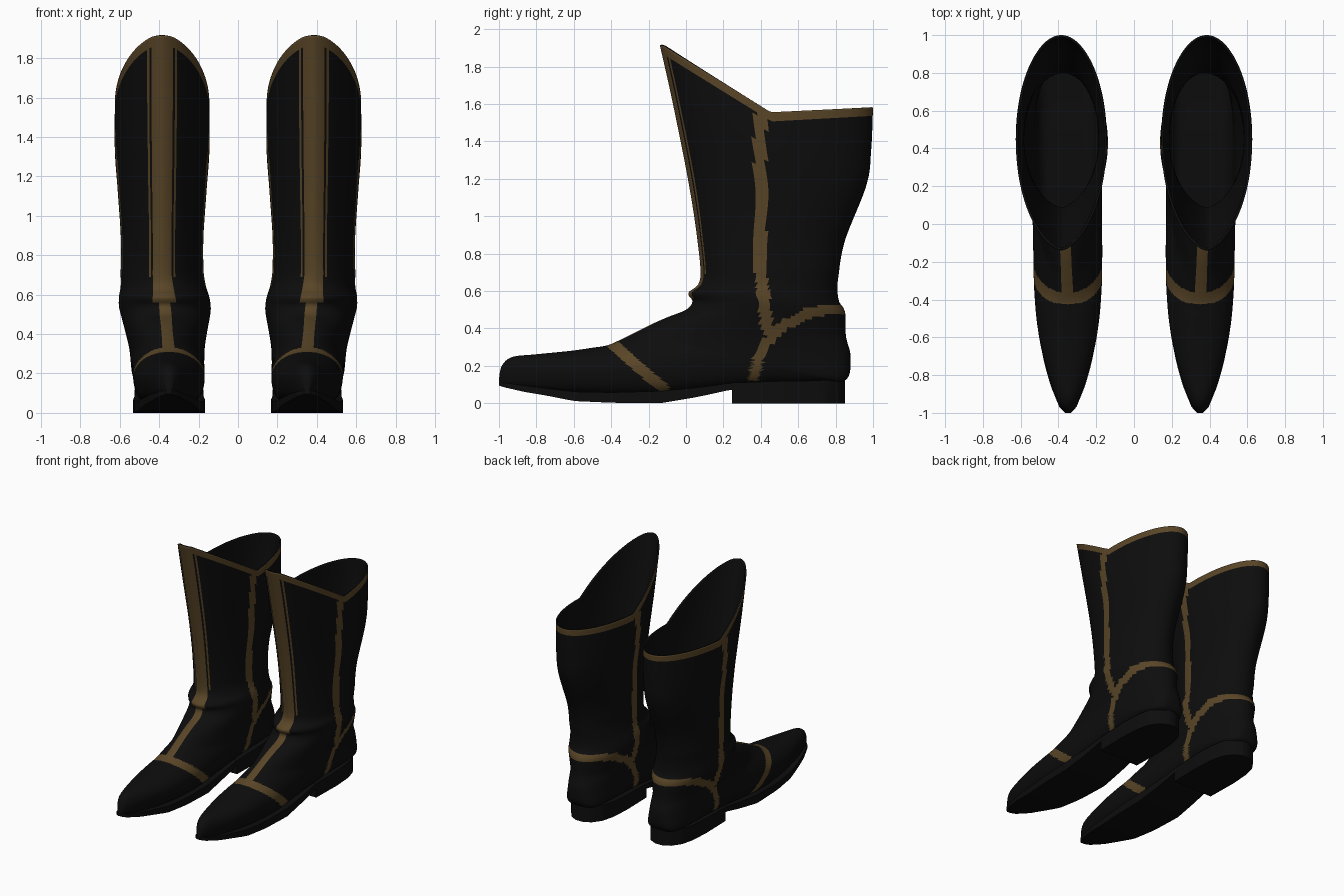
import bpy, bmesh, math

if "Cube" in bpy.data.objects:
    bpy.data.objects.remove(bpy.data.objects["Cube"])

SIDES = 128


def material(name, color):
    m = bpy.data.materials.new(name)
    m.diffuse_color = (*color, 1)
    m.use_nodes = True
    m.node_tree.nodes["Principled BSDF"].inputs["Base Color"].default_value = m.diffuse_color
    return m


black = material("black_leather", (0.004, 0.004, 0.004))
gold = material("dark_gold_trim", (0.10, 0.06, 0.02))


def clamp(v):
    return max(0.0, min(1.0, v))


def interp(table, y):
    """Piecewise linear lookup in rows (y, values...)."""
    for a, b in zip(table, table[1:]):
        if y <= b[0]:
            f = clamp((y - a[0]) / (b[0] - a[0]))
            return [p + (q - p) * f for p, q in zip(a[1:], b[1:])]
    return list(table[-1][1:])


def spline(p0, p1, p2, p3, f):
    return 0.5 * (2 * p1 + (p2 - p0) * f + (2 * p0 - 5 * p1 + 4 * p2 - p3) * f * f
                  + (3 * p1 - p0 - 3 * p2 + p3) * f ** 3)


def near(path, y, z, r):
    """True where (y, z) lies within r of the path."""
    for (ay, az), (by, bz) in zip(path, path[1:]):
        dy, dz = by - ay, bz - az
        f = clamp(((y - ay) * dy + (z - az) * dz) / (dy * dy + dz * dz))
        if math.hypot(y - ay - f * dy, z - az - f * dz) < r:
            return True
    return False


def add_mirror(ob):
    m = ob.modifiers.new("pair", 'MIRROR')
    m.use_axis[0] = True
    m.use_mirror_merge = False


def new_object(name, bm, mats):
    me = bpy.data.meshes.new(name)
    bm.to_mesh(me)
    bm.free()
    for m in mats:
        me.materials.append(m)
    ob = bpy.data.objects.new(name, me)
    bpy.context.collection.objects.link(ob)
    return ob


# Sections fanning from the cuff to the toe: front y, z, back y, z, half width
KEYS = [
    (-.14, 1.915, 1.0, 1.59, .24), (-.075, 1.625, .99, 1.36, .24),
    (.01, 1.2, .965, 1.17, .225), (.06, .88, .85, .87, .209),
    (.075, .66, .815, .68, .213), (.012, .59, .81, .6, .228),
    (.035, .545, .82, .54, .233), (0, .5, .85, .49, .226),
    (-.1, .46, .855, .36, .207), (-.19, .42, .88, .25, .192),
    (-.26, .385, .86, .13, .186), (-.3, .365, .74, .11, .185),
    (-.35, .34, .4, .1, .183), (-.42, .31, .1, .075, .182),
    (-.5, .297, -.2, .045, .178), (-.62, .28, -.5, .05, .158),
    (-.8, .262, -.75, .07, .11), (-.93, .247, -.92, .09, .06),
    (-.985, .2, -.98, .1, .028), (-1.0, .13, -1.0, .1, .012),
]

# Trim paths on the sides, as (y, z)
SIDE_STRIP = [(.395, 1.53), (.4, .7), (.435, .4)]
HEEL_STRIP = [(.36, .13), (.39, .25), (.45, .35), (.53, .42), (.65, .48), (.78, .505), (.9, .495)]
TOE_STRIP = [(-.395, .32), (-.25, .19), (-.12, .08)]


def section(k):
    fy, fz, by, bz, w = k
    s = clamp((fz - .3) / .4)
    cx = .35 + .035 * s
    p_front = .9 + .3 * s
    p_back = .4 + .6 * clamp((bz - .1) / .25)
    dip = .19 * clamp((fz - .9) / .85)
    pts = []
    for i in range(SIDES):
        t = 2 * math.pi * i / SIDES
        a = (1 - math.cos(t)) / 2
        sn = math.sin(t)
        x = math.copysign(abs(sn) ** (p_front if a < .5 else p_back), sn) * w
        z = fz + (bz - fz) * a - dip * max(0, 1 - abs(a - .52) / .5)
        pts.append((cx + x, fy + (by - fy) * a, z))
    return pts


# Boot upper: lofted shaft and foot with trim chosen per face
bm = bmesh.new()
rings, params = [], []
last = len(KEYS) - 1
for i in range(last):
    a, b = KEYS[i], KEYS[i + 1]
    p, n = KEYS[max(i - 1, 0)], KEYS[min(i + 2, last)]
    length = max(math.dist(a[:2], b[:2]), math.dist(a[2:4], b[2:4]))
    steps = max(3, round(length / .02))
    for j in range(steps + (i == last - 1)):
        f = j / steps
        k = [spline(*q, f) for q in zip(p, a, b, n)]
        rings.append([bm.verts.new(c) for c in section(k)])
        params.append((i + f, k[0], k[1]))

for (v, fy, fz), r0, r1 in zip(params, rings, rings[1:]):
    for i in range(SIDES):
        j = (i + 1) % SIDES
        face = bm.faces.new((r0[i], r1[i], r1[j], r0[j]))
        face.smooth = True
        c = face.calc_center_median()
        t = 2 * math.pi * (i + .5) / SIDES
        t = min(t, 2 * math.pi - t)
        cuff = v < .25
        front = fy > -.41 and t < (.3 if fz > .56 else .17)
        piping = fz > .7 and .36 < t < .4
        side = near(SIDE_STRIP, c.y, c.z, .033)
        heel = near(HEEL_STRIP, c.y, c.z, .028) and c.z > .12
        toe = near(TOE_STRIP, c.y, c.z, .03) and c.z > .06
        face.material_index = int(cuff or front or piping or side or heel or toe)
bm.faces.new(rings[-1][::-1])
# The two extra slots keep the inner lining black
upper = new_object("boot_upper", bm, [black, gold, black, black])
lining = upper.modifiers.new("leather_thickness", 'SOLIDIFY')
lining.thickness = .012
lining.offset = -1
lining.material_offset = 2
lining.material_offset_rim = 2
add_mirror(upper)

# Sole outline and height: y, half width, bottom z, top z
SOLE = [
    (-1.0, .015, .095, .115), (-.97, .045, .085, .11), (-.86, .09, .06, .095),
    (-.75, .122, .042, .08), (-.6, .153, .012, .062), (-.4, .176, .003, .058),
    (-.14, .183, 0, .065), (.07, .175, .035, .085), (.25, .17, .075, .11),
    (.5, .175, .08, .118), (.65, .165, .08, .12), (.75, .14, .08, .124),
    (.82, .09, .08, .127), (.85, .03, .08, .128),
]


def slab(name, y0, y1, bottom=None):
    """Closed block following the sole outline."""
    bm = bmesh.new()
    loops = []
    n = 48
    for i in range(n + 1):
        y = y0 + (y1 - y0) * (1 - math.cos(math.pi * i / n)) / 2
        w, zb, zt = interp(SOLE, y)
        if bottom is not None:
            zb = bottom
        loops.append([bm.verts.new((.35 + x, y, z))
                      for x, z in ((-w, zb), (w, zb), (w, zt), (-w, zt))])
    for a, b in zip(loops, loops[1:]):
        for i in range(4):
            j = (i + 1) % 4
            bm.faces.new((a[i], a[j], b[j], b[i]))
    bm.faces.new(loops[0])
    bm.faces.new(loops[-1])
    bmesh.ops.recalc_face_normals(bm, faces=bm.faces)
    ob = new_object(name, bm, [black])
    bpy.ops.object.select_all(action='DESELECT')
    ob.select_set(True)
    bpy.context.view_layer.objects.active = ob
    bpy.ops.object.shade_smooth_by_angle(angle=math.radians(35))
    add_mirror(ob)


# Sole and heel block
slab("sole", -1.0, .85)
slab("heel_block", .245, .85, bottom=0)
